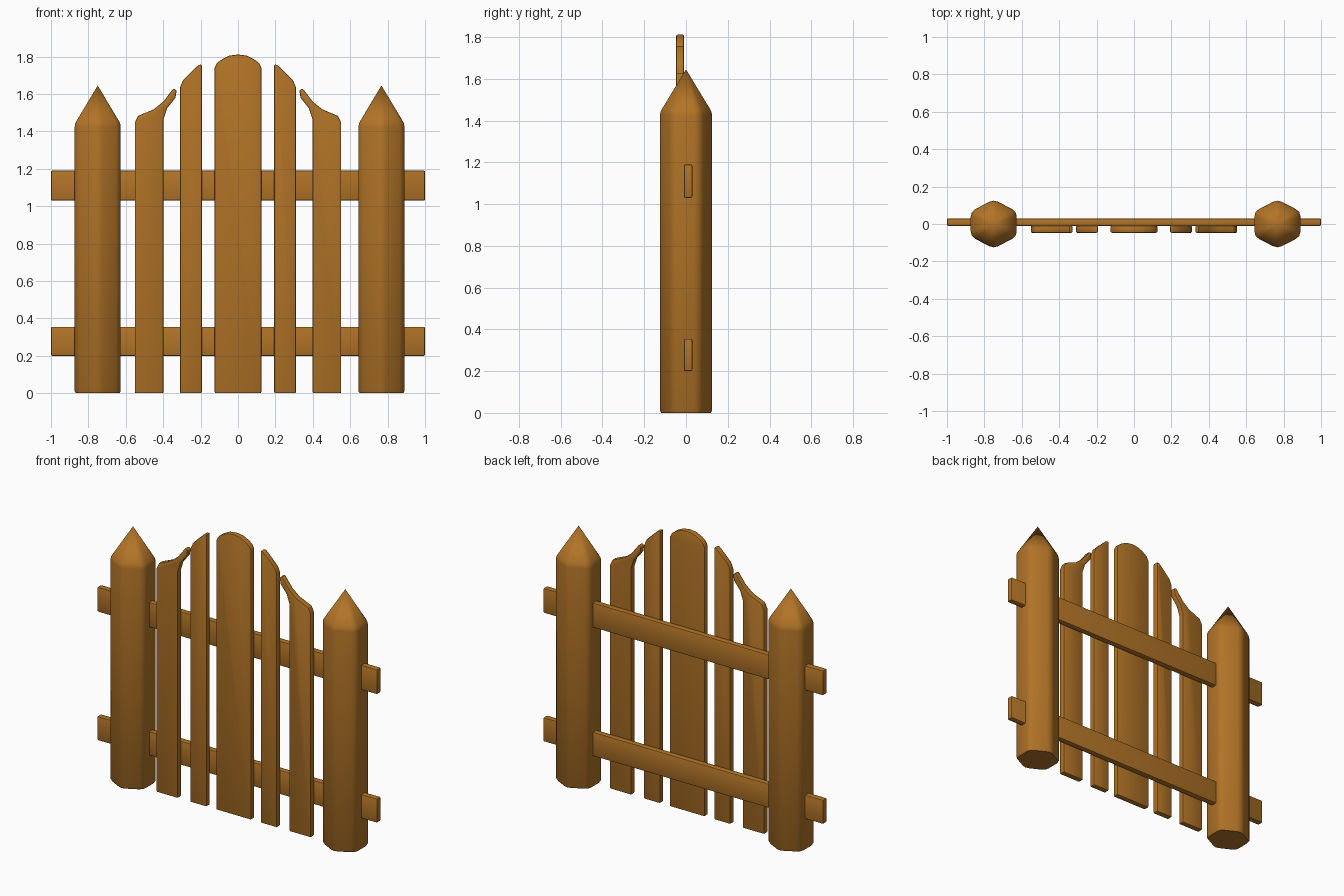
import bpy, bmesh
from mathutils import Vector

if "Cube" in bpy.data.objects:
    bpy.data.objects.remove(bpy.data.objects["Cube"])

wood = bpy.data.materials.new("warm_wood")
wood.diffuse_color = (0.445, 0.174, 0.020, 1)
wood.use_nodes = True
wood.node_tree.nodes["Principled BSDF"].inputs["Base Color"].default_value = wood.diffuse_color


def finish(bm, name, angle=0.6):
    bmesh.ops.recalc_face_normals(bm, faces=bm.faces)
    me = bpy.data.meshes.new(name)
    bm.to_mesh(me)
    bm.free()
    me.materials.append(wood)
    ob = bpy.data.objects.new(name, me)
    bpy.context.collection.objects.link(ob)
    bpy.ops.object.select_all(action='DESELECT')
    ob.select_set(True)
    bpy.context.view_layer.objects.active = ob
    bpy.ops.object.shade_smooth_by_angle(angle=angle)
    return ob


def board(name, outline, y0, y1, bevel=0.007):
    """Extrude an x/z outline from y0 to y1 and soften its rims."""
    bm = bmesh.new()
    front = bm.faces.new([bm.verts.new((x, y0, z)) for x, z in outline])
    ext = bmesh.ops.extrude_face_region(bm, geom=[front], use_keep_orig=True)
    for v in ext["geom"]:
        if isinstance(v, bmesh.types.BMVert):
            v.co.y = y1
    bmesh.ops.recalc_face_normals(bm, faces=bm.faces)
    sharp = [e for e in bm.edges if len(e.link_faces) == 2 and e.calc_face_angle() > 0.7]
    bmesh.ops.bevel(bm, geom=sharp, offset=bevel, segments=2, profile=0.5,
                    affect='EDGES', clamp_overlap=True)
    return finish(bm, name)


def post(name, cx):
    """Hexagonal post with softened corners and a pointed top."""
    corners = [Vector(c) for c in ((0.123, -0.067), (0.123, 0.067), (0, 0.131),
                                   (-0.123, 0.067), (-0.123, -0.067), (0, -0.131))]
    section = []
    for i, c in enumerate(corners):
        a = c.lerp(corners[i - 1], 0.2)
        b = c.lerp(corners[(i + 1) % 6], 0.2)
        section += [a, a * 0.25 + c * 0.5 + b * 0.25, b]
    bm = bmesh.new()
    rings = [[bm.verts.new((cx + p.x * s, p.y * s, z)) for p in section]
             for z, s in ((0, 0.95), (0.01, 1), (1.425, 1), (1.443, 0.975), (1.46, 0.9))]
    n = len(section)
    for lo, hi in zip(rings, rings[1:]):
        for i in range(n):
            j = (i + 1) % n
            bm.faces.new((lo[i], lo[j], hi[j], hi[i]))
    bm.faces.new(rings[0])
    apex = bm.verts.new((cx, 0, 1.645))
    for i in range(n):
        bm.faces.new((rings[-1][i], rings[-1][(i + 1) % n], apex))
    return finish(bm, name)


# posts
post("left_post", -0.75)
post("right_post", 0.767)

# horizontal rails passing through the posts
for name, z0, z1 in (("lower_rail", 0.20, 0.355), ("upper_rail", 1.03, 1.19)):
    board(name, [(-1, z0), (1, z0), (1, z1), (-1, z1)], -0.01, 0.03)

# central wide picket with a rounded top
board("centre_picket", [(-0.125, 0), (0.125, 0), (0.125, 1.74), (0.112, 1.765), (0.085, 1.786),
                        (0.045, 1.805), (0, 1.811), (-0.045, 1.805), (-0.085, 1.786),
                        (-0.112, 1.765), (-0.125, 1.74)], -0.047, -0.009)

# side pickets, mirrored left and right
inner = [(0.193, 0), (0.31, 0), (0.31, 1.635), (0.293, 1.675), (0.25, 1.718),
         (0.21, 1.755), (0.193, 1.757)]
outer = [(0.398, 0), (0.552, 0), (0.552, 1.445), (0.535, 1.482), (0.45, 1.518),
         (0.40, 1.558), (0.345, 1.63), (0.328, 1.62), (0.334, 1.58),
         (0.378, 1.525), (0.398, 1.465)]
for side, s in (("left", -1), ("right", 1)):
    board(side + "_inner_picket", [(s * x, z) for x, z in inner], -0.047, -0.009)
    board(side + "_outer_picket", [(s * x, z) for x, z in outer], -0.047, -0.009)
